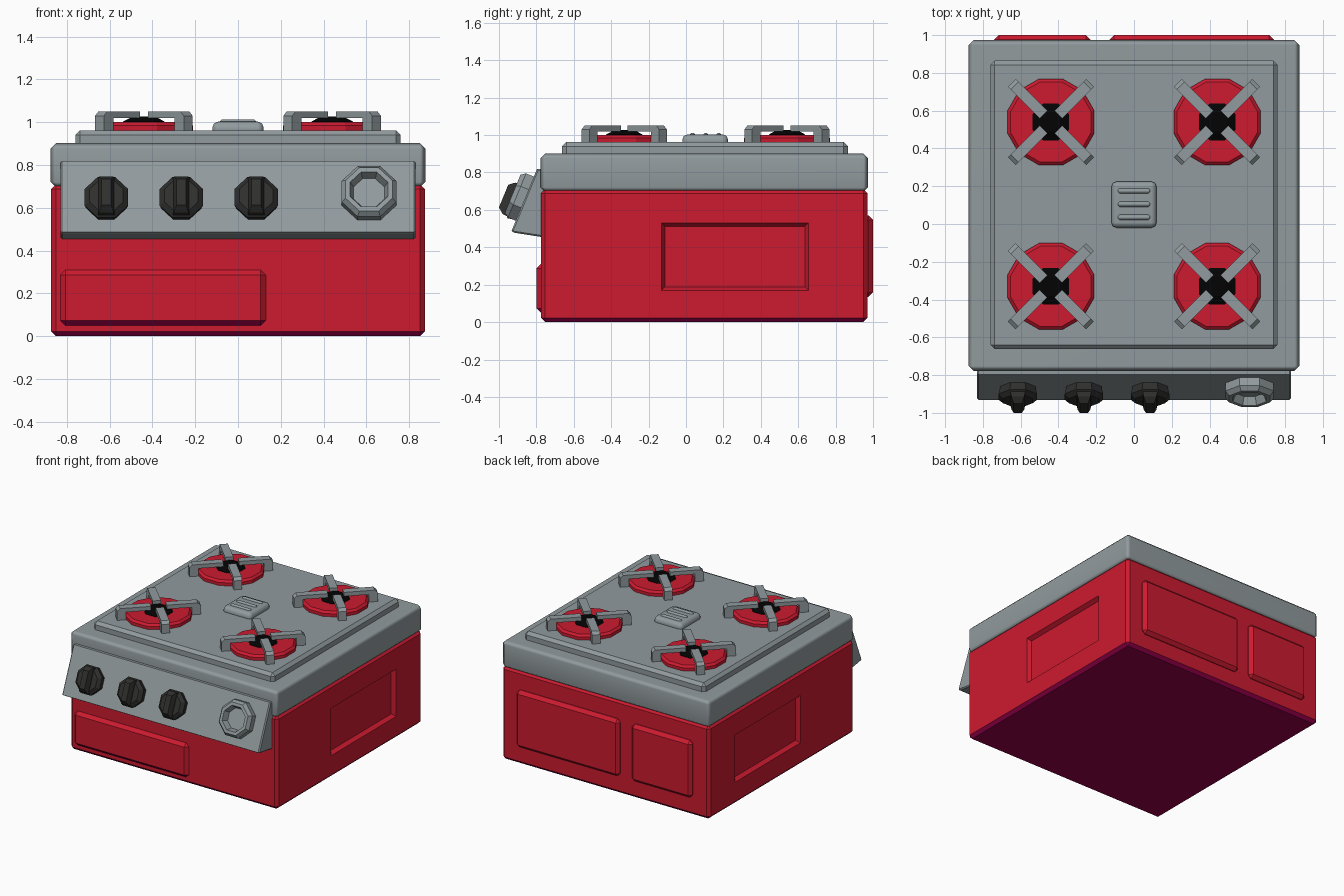
import bpy, bmesh, math
from mathutils import Matrix, Vector

if "Cube" in bpy.data.objects:
    bpy.data.objects.remove(bpy.data.objects["Cube"])


def material(name, rgb):
    m = bpy.data.materials.new(name)
    m.diffuse_color = (*rgb, 1)
    m.use_nodes = True
    m.node_tree.nodes["Principled BSDF"].inputs["Base Color"].default_value = m.diffuse_color
    return m


RED = material("red enamel", (0.605, 0.0105, 0.029))
MAROON = material("dark crimson", (0.32, 0.0, 0.07))
GREY = material("grey metal", (0.285, 0.328, 0.342))
DARK = material("dark plastic", (0.028, 0.028, 0.027))
BLACK = material("black iron", (0.001, 0.001, 0.001))


def finish(name, bm, mat, soft=False, under=None):
    """Make the object; soft rounds bevel shading, under colours low-facing faces."""
    bmesh.ops.recalc_face_normals(bm, faces=bm.faces)
    bm.normal_update()
    if under:
        for f in bm.faces:
            if f.normal.z < -0.3 and f.calc_center_median().z < 0.15:
                f.material_index = 1
    me = bpy.data.meshes.new(name)
    bm.to_mesh(me)
    bm.free()
    me.materials.append(mat)
    if under:
        me.materials.append(under)
    ob = bpy.data.objects.new(name, me)
    bpy.context.collection.objects.link(ob)
    if soft:
        me.shade_smooth()
        me.set_sharp_from_angle(angle=math.radians(58))
        mod = ob.modifiers.new("flat_faces", 'WEIGHTED_NORMAL')
        mod.keep_sharp = True
    return ob


def box(bm, lo, hi, bevel=0.0, segments=1):
    """Bevelled box between two corners."""
    lo, hi = Vector(lo), Vector(hi)
    mat = Matrix.Translation((lo + hi) / 2) @ Matrix.Diagonal((*(hi - lo), 1))
    verts = bmesh.ops.create_cube(bm, size=1, matrix=mat)["verts"]
    if bevel:
        edges = list({e for v in verts for e in v.link_edges})
        bmesh.ops.bevel(bm, geom=edges, offset=bevel, segments=segments,
                        affect='EDGES', profile=0.5)


def loft(bm, rings, mat):
    """Skin a list of equal-length point rings and cap both ends."""
    vs = [[bm.verts.new(mat @ Vector(p)) for p in ring] for ring in rings]
    n = len(vs[0])
    for a, b in zip(vs, vs[1:]):
        for i in range(n):
            j = (i + 1) % n
            bm.faces.new((a[i], a[j], b[j], b[i]))
    bm.faces.new(vs[0])
    bm.faces.new(vs[-1])


def lathe(bm, profile, sides, mat):
    """Turn (radius, height) points round local z, flat side up."""
    angles = [2 * math.pi * (i + 0.5) / sides for i in range(sides)]
    loft(bm, [[(r * math.cos(a), r * math.sin(a), z) for a in angles]
              for r, z in profile], mat)


def prism(bm, profile, half, mat):
    """Extrude an (x, z) outline along local y."""
    loft(bm, [[(x, y, z) for x, z in profile] for y in (-half, half)], mat)


# Red body with a recessed panel in each side
bm = bmesh.new()
box(bm, (-0.873, -0.775, 0), (0.873, 0.97, 0.71), 0.022)
for co, no in (((0, -0.13, 0), (0, 1, 0)), ((0, 0.655, 0), (0, 1, 0)),
               ((0, 0, 0.17), (0, 0, 1)), ((0, 0, 0.53), (0, 0, 1))):
    bmesh.ops.bisect_plane(bm, geom=bm.verts[:] + bm.edges[:] + bm.faces[:],
                           plane_co=co, plane_no=no)
bmesh.ops.recalc_face_normals(bm, faces=bm.faces)
bm.normal_update()
for side in (-1, 1):
    window = []
    for f in bm.faces:
        c = f.calc_center_median()
        if f.normal.x * side > 0.9 and -0.13 < c.y < 0.655 and 0.17 < c.z < 0.53:
            window.append(f)
    bmesh.ops.inset_region(bm, faces=window, thickness=0.025, depth=-0.03)
finish("body", bm, RED, under=MAROON)

# Raised red plates on front and back
bm = bmesh.new()
box(bm, (-0.83, -0.80, 0.05), (0.13, -0.70, 0.31), 0.024)
finish("front_drawer", bm, RED, under=MAROON)
bm = bmesh.new()
box(bm, (-0.74, 0.90, 0.135), (-0.23, 1.0, 0.57), 0.024)
box(bm, (-0.13, 0.90, 0.135), (0.74, 1.0, 0.57), 0.024)
finish("back_plates", bm, RED)

# Grey top slab and hob plate
bm = bmesh.new()
box(bm, (-0.875, -0.777, 0.695), (0.875, 0.973, 0.902), 0.025)
finish("top_slab", bm, GREY, soft=True)
bm = bmesh.new()
box(bm, (-0.76, -0.662, 0.86), (0.76, 0.865, 0.962), 0.022)
finish("hob_plate", bm, GREY)

# Central vent with three slats
bm = bmesh.new()
box(bm, (-0.12, -0.02, 0.93), (0.12, 0.225, 1.003), 0.028, 2)
for y in (0.035, 0.105, 0.175):
    box(bm, (-0.085, y - 0.014, 0.98), (0.085, y + 0.014, 1.012), 0.009)
finish("vent", bm, GREY, soft=True)

# Burners: red ring, black cap, four-armed grate
ARM = [(0.055, 1.02), (0.055, 1.05), (0.272, 1.05), (0.293, 1.03),
       (0.293, 0.95), (0.23, 0.95), (0.23, 1.02)]
for bx in (-0.44, 0.44):
    for by in (-0.33, 0.54):
        at = Matrix.Translation((bx, by, 0))
        bm = bmesh.new()
        lathe(bm, [(0.237, 0.95), (0.237, 0.985), (0.22, 1.0)], 12, at)
        finish("burner_ring", bm, RED)
        bm = bmesh.new()
        lathe(bm, [(0.105, 0.99), (0.105, 1.003), (0.055, 1.028)], 8, at)
        finish("burner_cap", bm, BLACK)
        bm = bmesh.new()
        for k in range(4):
            turn = Matrix.Rotation(math.radians(45 + 90 * k), 4, 'Z')
            prism(bm, ARM, 0.029, at @ turn)
        finish("grate", bm, GREY)

# Sloping control panel
bm = bmesh.new()
prism(bm, [(-0.74, 0.818), (-0.797, 0.818), (-0.933, 0.487), (-0.92, 0.478),
           (-0.74, 0.45)], 0.83, Matrix.Rotation(math.pi / 2, 4, 'Z'))
bmesh.ops.bevel(bm, geom=[e for e in bm.edges if len({round(v.co.x, 3) for v in e.verts}) == 1],
                offset=0.008, segments=1, affect='EDGES')
finish("control_panel", bm, GREY)


def on_panel(x, z):
    """Frame on the panel surface, local z pointing outwards."""
    y = -0.797 - (0.818 - z) * 0.411
    return Matrix.Translation((x, y, z)) @ Matrix.Rotation(math.radians(67.7), 4, 'X')


# Octagonal knobs with a tapered grip
for x in (-0.615, -0.265, 0.085):
    at = on_panel(x, 0.632)
    bm = bmesh.new()
    lathe(bm, [(0.098, -0.01), (0.11, 0.045), (0.085, 0.068)], 8, at)
    loft(bm, [[(-w, -h, d), (w, -h, d), (w, h, d), (-w, h, d)]
              for w, h, d in ((0.042, 0.095, 0.04), (0.034, 0.09, 0.08), (0.022, 0.065, 0.11))], at)
    finish("knob", bm, DARK)

# Octagonal gauge with a recessed face
bm = bmesh.new()
lathe(bm, [(0.138, -0.01), (0.138, 0.045), (0.118, 0.07), (0.095, 0.07),
           (0.078, 0.025)], 8, on_panel(0.612, 0.66))
finish("gauge", bm, GREY)
